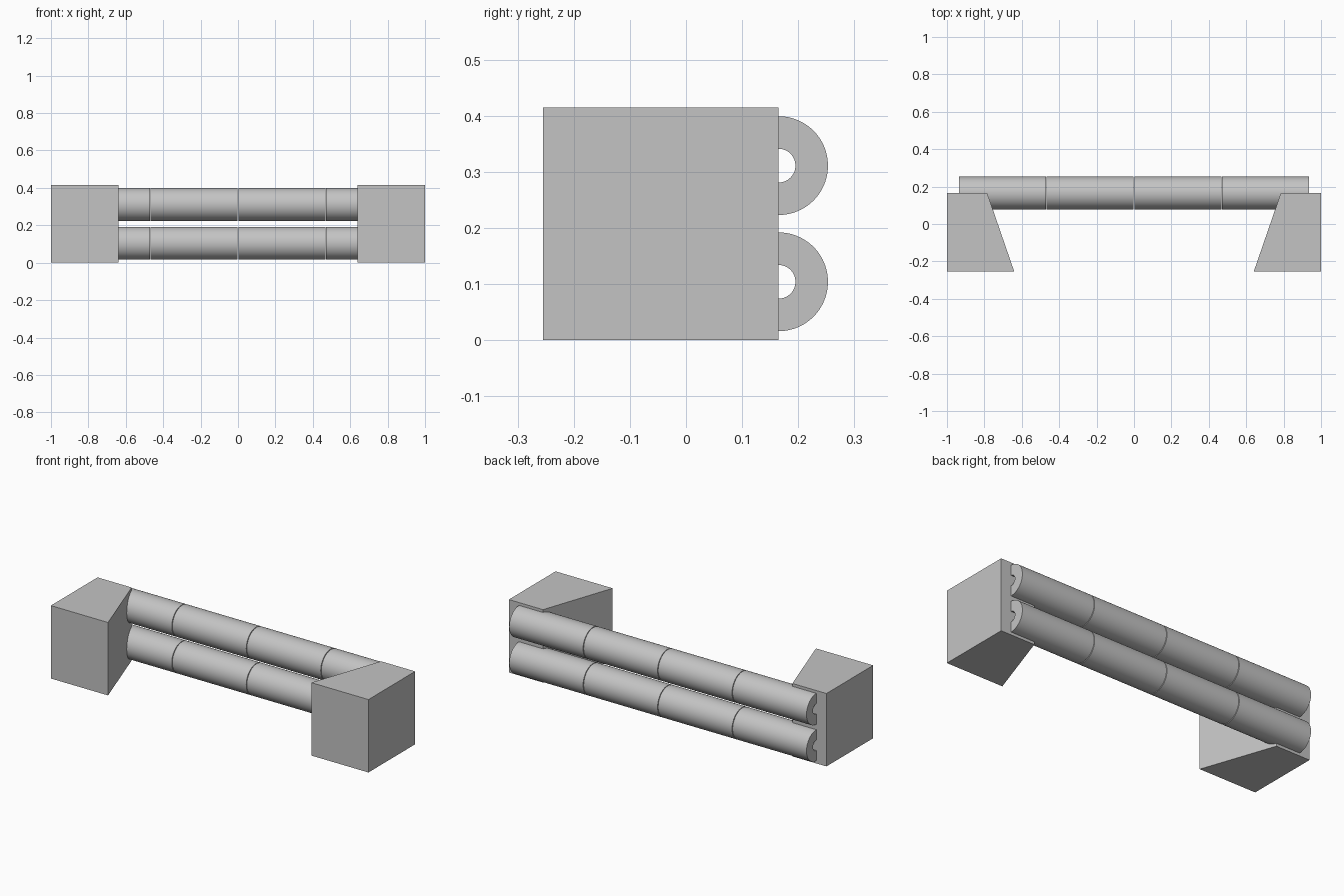
import bpy
import bmesh
import math
from mathutils import Matrix, Vector

cube = bpy.data.objects.get("Cube")
if cube:
    bpy.data.objects.remove(cube, do_unlink=True)

GREY = (0.55, 0.55, 0.55, 1.0)
grey = bpy.data.materials.new("light grey")
grey.use_nodes = True
grey.diffuse_color = GREY
grey.node_tree.nodes["Principled BSDF"].inputs["Base Color"].default_value = GREY

HEIGHT = 0.415
BACK_Y = 0.165
RADIUS, BORE = 0.088, 0.03
PITCH, GAP = 0.469, 0.004
SIDES = 96


def finish(bm, name):
    bmesh.ops.recalc_face_normals(bm, faces=bm.faces)
    mesh = bpy.data.meshes.new(name)
    bm.to_mesh(mesh)
    bm.free()
    mesh.materials.append(grey)
    obj = bpy.data.objects.new(name, mesh)
    bpy.context.collection.objects.link(obj)
    return obj


def end_block(name, side):
    # Upright block with a slanted inner face
    plan = [(1, -0.255), (1, BACK_Y), (0.785, BACK_Y), (0.64, -0.255)]
    bm = bmesh.new()
    base = bm.faces.new([bm.verts.new((side * x, y, 0)) for x, y in plan])
    top = bmesh.ops.extrude_face_region(bm, geom=[base])["geom"]
    verts = [g for g in top if isinstance(g, bmesh.types.BMVert)]
    bmesh.ops.translate(bm, verts=verts, vec=(0, 0, HEIGHT))
    finish(bm, name)


def tube(name, x, z):
    # Hollow section: rectangular wall profile spun round the x axis
    half = (PITCH - GAP) / 2
    centre = Vector((x, BACK_Y, z))
    wall = [(-half, BORE), (half, BORE), (half, RADIUS), (-half, RADIUS)]
    bm = bmesh.new()
    verts = [bm.verts.new(centre + Vector((u, 0, r))) for u, r in wall]
    edges = [bm.edges.new((verts[i], verts[i - 1])) for i in range(4)]
    bmesh.ops.spin(bm, geom=verts + edges, cent=centre, axis=(1, 0, 0),
                   angle=math.tau, steps=SIDES, use_merge=True)
    bmesh.ops.remove_doubles(bm, verts=bm.verts, dist=0.0001)
    obj = finish(bm, name)
    bpy.ops.object.select_all(action="DESELECT")
    obj.select_set(True)
    bpy.context.view_layer.objects.active = obj
    bpy.ops.object.shade_smooth_by_angle(angle=math.radians(30))


end_block("left_end_block", 1)
end_block("right_end_block", -1)

# Two rows of four tube sections
for row, z in (("lower", 0.104), ("upper", 0.311)):
    for i in range(4):
        tube(f"{row}_tube_{i + 1}", (i - 1.5) * PITCH, z)
